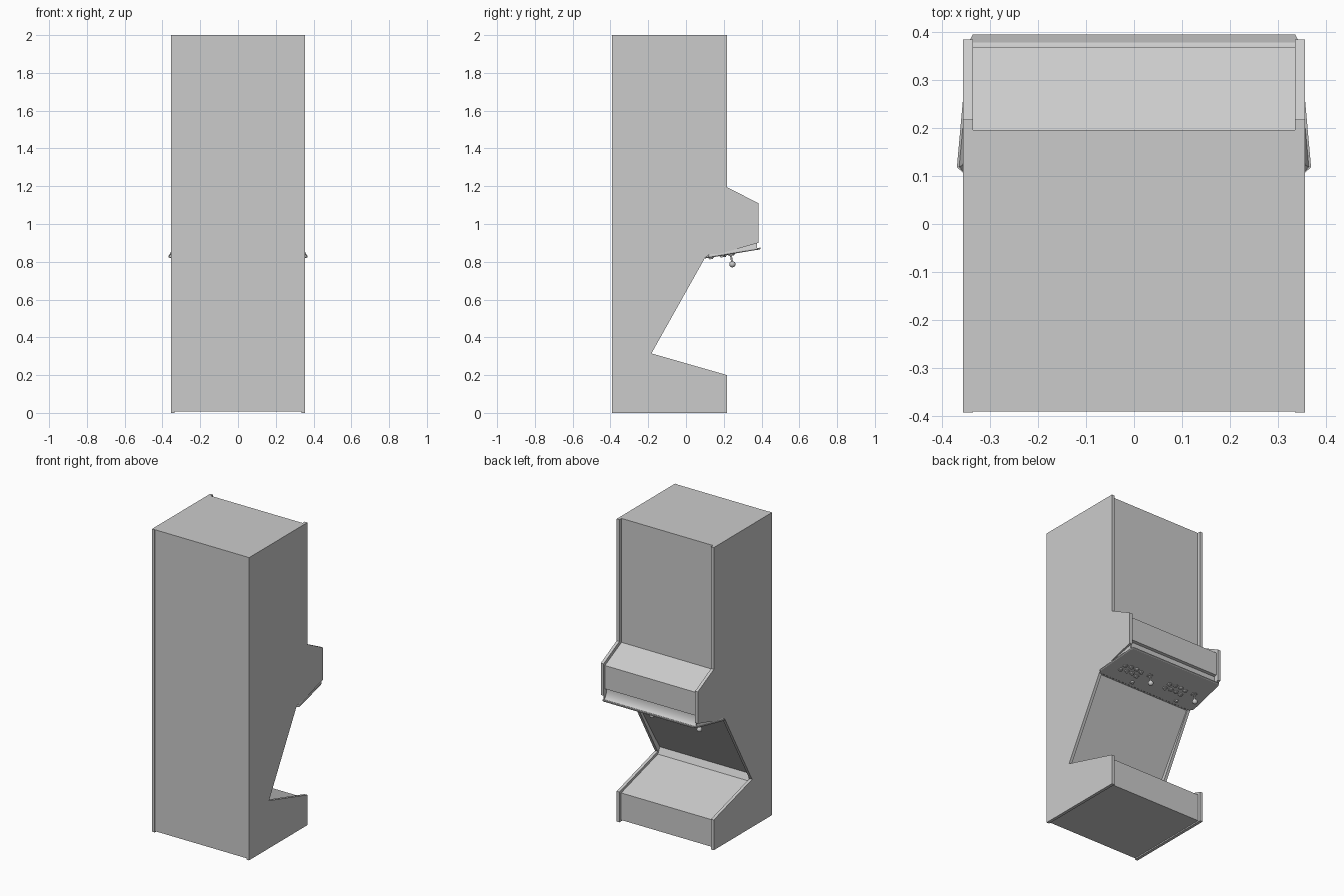
import bpy, bmesh, math
from mathutils import Matrix, Vector

if "Cube" in bpy.data.objects:
    bpy.data.objects.remove(bpy.data.objects["Cube"])

SLOPE = 0.165
TILT = math.atan(SLOPE)


def deck_z(y):
    return 0.801 + SLOPE * y


def finish(bm, name, smooth=False):
    bmesh.ops.recalc_face_normals(bm, faces=bm.faces)
    me = bpy.data.meshes.new(name)
    bm.to_mesh(me)
    bm.free()
    ob = bpy.data.objects.new(name, me)
    bpy.context.collection.objects.link(ob)
    if smooth:
        bpy.context.view_layer.objects.active = ob
        ob.select_set(True)
        bpy.ops.object.shade_smooth_by_angle(angle=math.radians(35))
        ob.select_set(False)
    return ob


def extrude_profile(name, pts, x0, x1, smooth=False):
    """Extrude a (y, z) outline along x."""
    bm = bmesh.new()
    f = bm.faces.new([bm.verts.new((x0, y, z)) for y, z in pts])
    r = bmesh.ops.extrude_face_region(bm, geom=[f])
    vs = [v for v in r["geom"] if isinstance(v, bmesh.types.BMVert)]
    bmesh.ops.translate(bm, verts=vs, vec=(x1 - x0, 0, 0))
    return finish(bm, name, smooth)


def loft(name, rings):
    """Skin a stack of equal-length point rings and cap both ends."""
    bm = bmesh.new()
    rs = [[bm.verts.new(p) for p in ring] for ring in rings]
    n = len(rs[0])
    for a, b in zip(rs, rs[1:]):
        for i in range(n):
            j = (i + 1) % n
            bm.faces.new((a[i], a[j], b[j], b[i]))
    bm.faces.new(rs[0])
    bm.faces.new(rs[-1])
    return finish(bm, name)


def deck_control(name, x, y, parts):
    """Stack of (radius, radius, start, end) cylinders hanging from the deck, or (radius, centre) balls."""
    base = Matrix.Translation((x, y, deck_z(y))) @ Matrix.Rotation(TILT, 4, 'X')
    bm = bmesh.new()
    for p in parts:
        if len(p) == 2:
            bmesh.ops.create_uvsphere(bm, u_segments=16, v_segments=10, radius=p[0],
                                      matrix=base @ Matrix.Translation((0, 0, -p[1])))
        else:
            r1, r2, a, b = p
            bmesh.ops.create_cone(bm, cap_ends=True, segments=16, radius1=r2, radius2=r1, depth=b - a,
                                  matrix=base @ Matrix.Translation((0, 0, -(a + b) / 2)))
    return finish(bm, name, True)


# Cabinet side panels
side = [(-0.392, 0), (-0.392, 2), (0.217, 2), (0.217, 1.195), (0.383, 1.11),
        (0.383, 0.90), (0.10, 0.82), (-0.183, 0.315), (0.217, 0.20), (0.217, 0)]
for s, label in ((-1, "left"), (1, "right")):
    extrude_profile("side_panel_" + label, side, s * 0.335, s * 0.355)

# Recessed cabinet body, with the concave cove between box and control deck
cove = []
for i in range(9):
    t = math.radians(90 * i / 8)
    cove.append((0.385 - 0.035 * math.cos(t), 0.936 - 0.066 * math.sin(t)))
body = [(-0.390, 0.008), (-0.390, 2), (0.195, 2), (0.195, 1.181), (0.368, 1.094), (0.368, 0.94)]
body += cove
body += [(0.385, 0.866), (0.09, 0.818), (-0.205, 0.338), (-0.185, 0.297),
         (0.198, 0.187), (0.198, 0.008)]
extrude_profile("cabinet_body", body, -0.335, 0.335, True)

# Flared control deck wedge tucked under the side panels
half = [(0.335, 0.394), (0.345, 0.375), (0.368, 0.118), (0.345, 0.098)]
outline = half + [(-x, y) for x, y in reversed(half)]
rim_in = [(x * 0.985, 0.25 + (y - 0.25) * 0.97) for x, y in outline]
loft("control_deck", [
    [(x, y, deck_z(y)) for x, y in rim_in],
    [(x, y, deck_z(y) + 0.003) for x, y in outline],
    [(x, y, deck_z(y) + 0.009) for x, y in outline]])
for s, label in ((-1, "left"), (1, "right")):
    # Wing filling the gap between the deck and the side panel edge
    low = [(s * 0.342, 0.375), (s * 0.366, 0.118), (s * 0.345, 0.10), (s * 0.336, 0.10), (s * 0.336, 0.375)]
    top = [(s * 0.340, 0.375), (s * 0.356, 0.122), (s * 0.343, 0.102), (s * 0.336, 0.102), (s * 0.336, 0.375)]
    loft("deck_wing_" + label, [
        [(x, y, deck_z(y) + 0.006) for x, y in low],
        [(x, y, 0.82 + 0.283 * (y - 0.10) + 0.012 * (y < 0.2)) for x, y in top]])

# Joysticks and buttons for both players
for n, x0 in enumerate((0.075, -0.27), 1):
    deck_control(f"joystick_{n}", x0, 0.237, [
        (0.018, 0.016, 0, 0.003), (0.005, 0.005, 0.0, 0.05), (0.0165, 0.054)])
    for row in range(2):
        for col in range(4):
            x = x0 + 0.067 + col * 0.041
            y = 0.192 + row * 0.044 + (0.008 if col in (1, 2) else 0)
            deck_control(f"button_{n}_{row}_{col}", x, y, [
                (0.0155, 0.0135, 0, 0.005), (0.010, 0.0095, 0.004, 0.009)])
    deck_control(f"start_button_{n}", x0 + 0.05, 0.133, [
        (0.0145, 0.0125, 0, 0.005), (0.0095, 0.009, 0.004, 0.009)])
